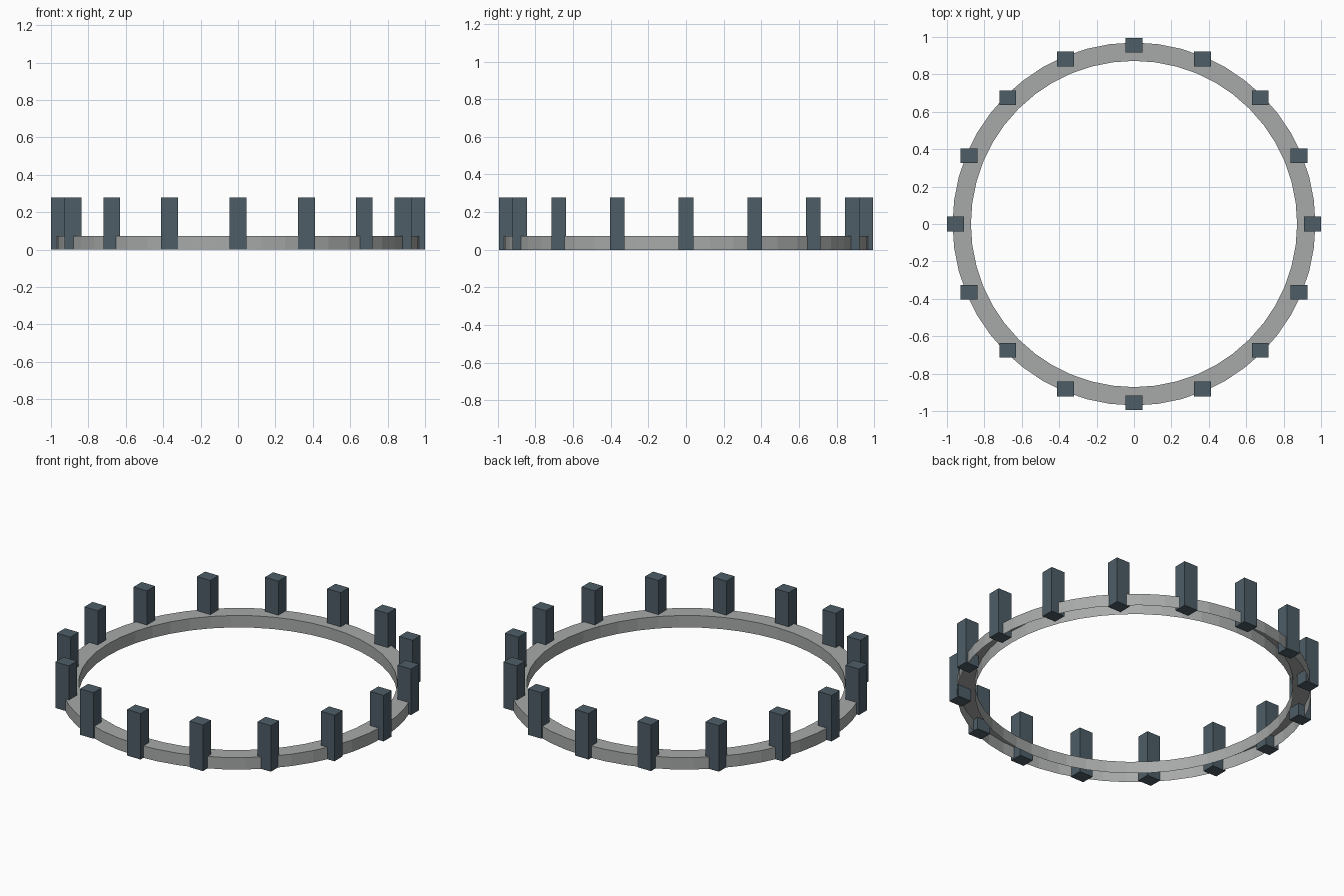
import bpy
import bmesh
from math import cos, sin, tau

if "Cube" in bpy.data.objects:
    bpy.data.objects.remove(bpy.data.objects["Cube"], do_unlink=True)


def make_material(name, rgb):
    mat = bpy.data.materials.new(name)
    mat.use_nodes = True
    mat.diffuse_color = (*rgb, 1)
    mat.node_tree.nodes["Principled BSDF"].inputs["Base Color"].default_value = (*rgb, 1)
    return mat


def add_object(name, bm, mat):
    mesh = bpy.data.meshes.new(name)
    bm.to_mesh(mesh)
    bm.free()
    mesh.materials.append(mat)
    obj = bpy.data.objects.new(name, mesh)
    bpy.context.collection.objects.link(obj)
    return obj


stone = make_material("light grey", (0.39, 0.40, 0.40))
slate = make_material("slate blue", (0.075, 0.11, 0.135))

OUTER, INNER, RING_TOP = 0.97, 0.872, 0.072
SEGMENTS = 48
POSTS, POST_RADIUS = 16, 0.955
POST_SIZE = (0.09, 0.078, 0.278)

# Ring: an inverted channel (outer wall, top, inner wall) swept round a circle
profile = [(OUTER, 0), (OUTER, RING_TOP), (INNER, RING_TOP), (INNER, 0)]
bm = bmesh.new()
loops = []
for i in range(SEGMENTS):
    a = tau * i / SEGMENTS
    loops.append([bm.verts.new((r * cos(a), r * sin(a), z)) for r, z in profile])
for i, here in enumerate(loops):
    after = loops[(i + 1) % SEGMENTS]
    for j in range(len(profile) - 1):
        bm.faces.new((here[j], after[j], after[j + 1], here[j + 1]))
add_object("ring", bm, stone)

# Posts: upright blocks evenly spaced on the ring, all square to the axes
for i in range(POSTS):
    a = tau * i / POSTS
    bm = bmesh.new()
    bmesh.ops.create_cube(bm, size=1)
    bmesh.ops.scale(bm, vec=POST_SIZE, verts=bm.verts)
    post = add_object(f"post_{i + 1}", bm, slate)
    post.location = (POST_RADIUS * cos(a), POST_RADIUS * sin(a), POST_SIZE[2] / 2)
